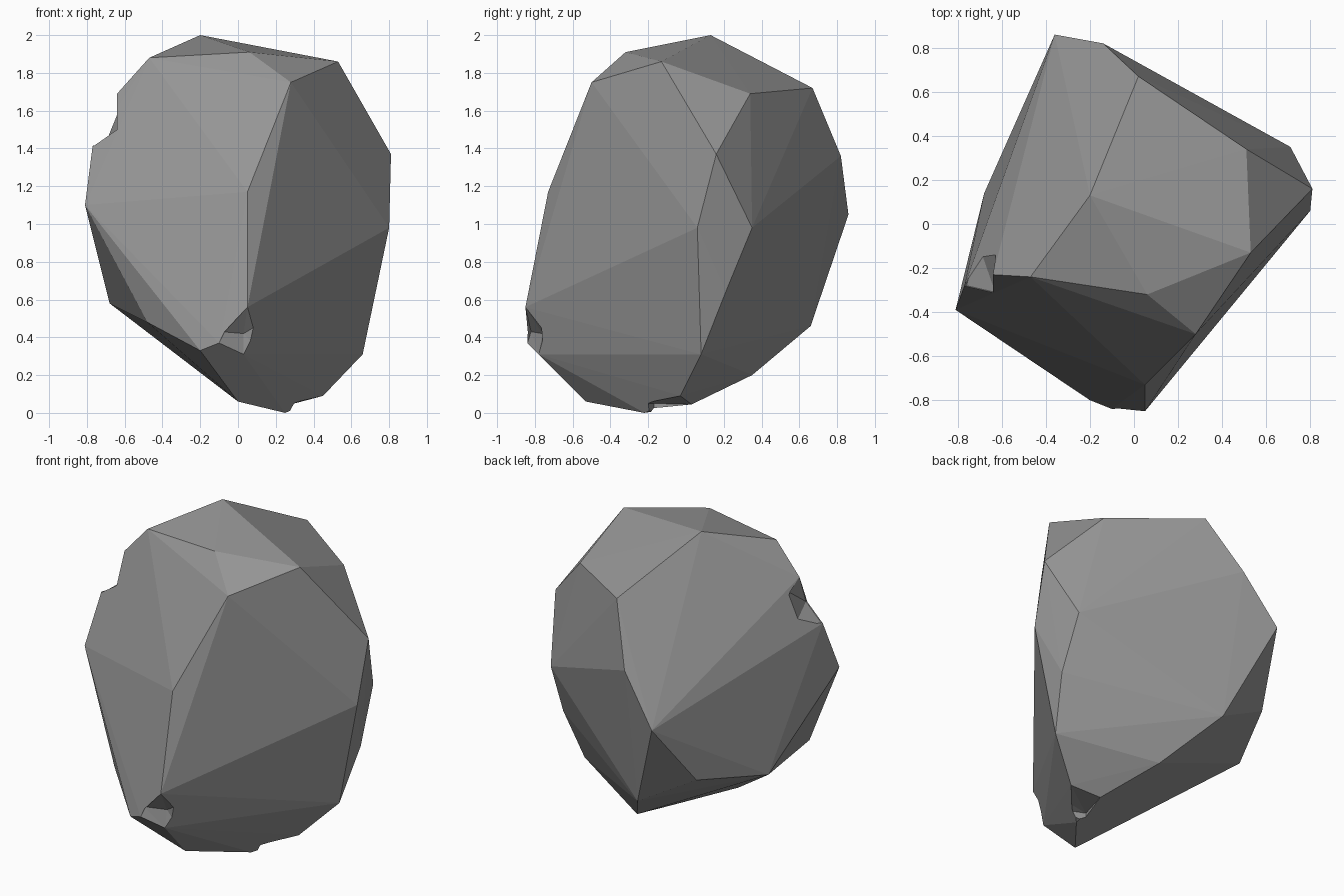
import bpy
import bmesh

old = bpy.data.objects.get("Cube")
if old:
    bpy.data.objects.remove(old, do_unlink=True)

stone = bpy.data.materials.new("grey_stone")
stone.use_nodes = True
colour = (0.3, 0.3, 0.3, 1.0)
stone.diffuse_color = colour
stone.node_tree.nodes["Principled BSDF"].inputs["Base Color"].default_value = colour


def hull_object(name, points):
    """Make a faceted convex solid wrapped around a few corner points."""
    bm = bmesh.new()
    for point in points:
        bm.verts.new(point)
    result = bmesh.ops.convex_hull(bm, input=bm.verts)
    unused = {g for g in result["geom_interior"] + result["geom_unused"]
              if isinstance(g, bmesh.types.BMVert)}
    bmesh.ops.delete(bm, geom=list(unused), context="VERTS")
    bmesh.ops.recalc_face_normals(bm, faces=bm.faces)
    mesh = bpy.data.meshes.new(name)
    bm.to_mesh(mesh)
    bm.free()
    mesh.materials.append(stone)
    obj = bpy.data.objects.new(name, mesh)
    bpy.context.collection.objects.link(obj)
    return obj


def chip(target, name, points):
    """Knock a small chip out of the boulder with a hidden cutter."""
    cutter = hull_object(name, points)
    cutter.hide_render = True
    cutter.hide_viewport = True
    cutter.display_type = "WIRE"
    cut = target.modifiers.new(name, "BOOLEAN")
    cut.operation = "DIFFERENCE"
    cut.solver = "EXACT"
    cut.object = cutter


# Boulder corners, grouped by height
crown = [(-.2, .13, 2), (.06, -.32, 1.91), (-.47, -.24, 1.88), (.53, -.13, 1.86),
         (.28, -.5, 1.75), (.02, .67, 1.72), (.51, .34, 1.69), (-.64, -.23, 1.69)]
upper = [(-.77, -.28, 1.41), (.81, .16, 1.37), (-.14, .82, 1.36), (.05, -.73, 1.17),
         (-.81, -.39, 1.1), (-.36, .86, 1.05)]
middle = [(.8, .06, .98), (.71, .35, .98), (-.48, .58, .66), (.72, .21, .64),
          (-.68, .14, .58), (.05, -.85, .56), (-.48, -.56, .48), (-.12, .66, .46)]
base = [(-.1, -.84, .37), (-.2, -.8, .33), (.03, -.78, .31), (.66, .08, .31),
        (.1, .35, .2), (.45, -.03, .09), (0, -.53, .06), (.28, .03, .045),
        (.25, -.22, 0)]
boulder = hull_object("boulder", crown + upper + middle + base)

# Chip on the upper side ridge
chip(boulder, "side_chip_cutter", [
    (-.64, -.23, 1.69), (-.63, -.31, 1.5), (-.76, -.28, 1.41), (-.71, -.08, 1.45),
    (-.68, -.08, 1.53), (-.62, -.15, 1.62), (-.95, -.35, 1.5), (-.85, -.25, 1.7)])

# Shallow chip on the front corner
chip(boulder, "front_chip_cutter", [
    (.05, -.85, .56), (.13, -.77, .48), (.13, -.765, .41), (.1, -.76, .34),
    (.03, -.78, .31), (-.1, -.84, .37), (-.09, -.82, .43), (.03, -.76, .42),
    (.1, -1, .42)])

# Undercut below the base
chip(boulder, "base_chip_cutter", [
    (.45, -.03, .09), (.28, .03, .045), (.29, -.2, .05), (.22, -.17, .05),
    (.65, -.15, .1), (.3, .1, -.3), (.22, -.17, -.3), (.65, -.15, -.3)])
